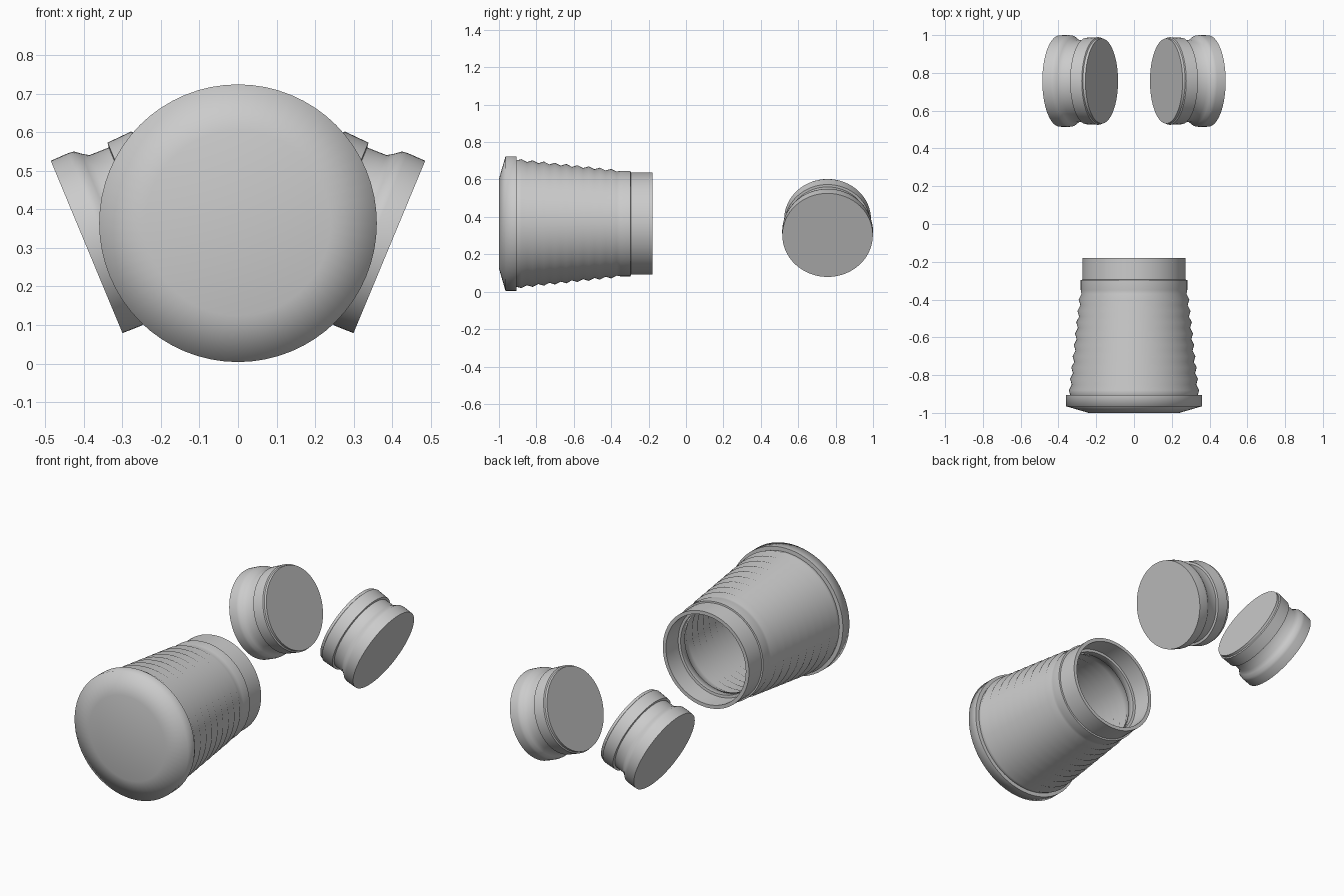
import bpy, math
from mathutils import Matrix, Vector

cube = bpy.data.objects.get("Cube")
if cube:
    bpy.data.objects.remove(cube, do_unlink=True)

SEGMENTS = 64

grey = bpy.data.materials.new("light_grey")
grey.use_nodes = True
grey.diffuse_color = (0.6, 0.6, 0.6, 1)
grey.node_tree.nodes["Principled BSDF"].inputs["Base Color"].default_value = (0.6, 0.6, 0.6, 1)


def lathe(name, profile, origin, axis, smooth_angle):
    """Revolve (distance along axis, radius) points and close both ends with flat caps."""
    verts = [(r * math.cos(2 * math.pi * i / SEGMENTS), r * math.sin(2 * math.pi * i / SEGMENTS), t)
             for t, r in profile for i in range(SEGMENTS)]
    faces = [list(reversed(range(SEGMENTS)))]
    for k in range(len(profile) - 1):
        for i in range(SEGMENTS):
            j = (i + 1) % SEGMENTS
            a, b = k * SEGMENTS, (k + 1) * SEGMENTS
            faces.append((a + i, a + j, b + j, b + i))
    last = (len(profile) - 1) * SEGMENTS
    faces.append(range(last, last + SEGMENTS))
    mesh = bpy.data.meshes.new(name)
    mesh.from_pydata(verts, [], [list(f) for f in faces])
    turn = Vector((0, 0, 1)).rotation_difference(Vector(axis)).to_matrix().to_4x4()
    mesh.transform(Matrix.Translation(origin) @ turn)
    mesh.materials.append(grey)
    obj = bpy.data.objects.new(name, mesh)
    bpy.context.collection.objects.link(obj)
    bpy.ops.object.select_all(action='DESELECT')
    obj.select_set(True)
    bpy.context.view_layer.objects.active = obj
    bpy.ops.object.shade_smooth_by_angle(angle=math.radians(smooth_angle))
    return obj


# Ribbed wall: zigzag that tapers towards the neck
RIBS = 9
ribs = []
for i in range(RIBS):
    t = 0.12 + 0.06 * i
    r = 0.345 - 0.0065 * i
    ribs += [(t - 0.03, r - 0.009), (t, r)]
ribs.append((0.63, 0.278))
wall = 0.022

# Hollow cup: front cap, rim, ribs, collar, neck, then back down the inside
outside = [(0, 0.24), (0.035, 0.36), (0.094, 0.36), (0.095, 0.338)] + ribs[1:]
outside += [(0.65, 0.282), (0.704, 0.282), (0.705, 0.273), (0.82, 0.273)]
inside = [(0.82, 0.253), (0.71, 0.253), (0.709, 0.238), (0.67, 0.238), (0.665, 0.255)]
inside += [(t, r - wall) for t, r in reversed(ribs)]
inside += [(0.04, 0.315), (0.03, 0.24)]
lathe("ribbed_cup", outside + inside, (0, -1, 0.364), (0, 1, 0), 80)

# Pair of grooved plugs, tilted towards each other
plug = [(0, 0.242), (0.05, 0.243), (0.065, 0.241), (0.08, 0.229), (0.098, 0.217),
        (0.152, 0.216), (0.154, 0.229), (0.222, 0.232), (0.226, 0.225), (0.24, 0.225)]
for side, name in ((1, "left_plug"), (-1, "right_plug")):
    lathe(name, plug, (side * 0.3925, 0.757, 0.3025), (-side * 0.923, 0, 0.384), 50)
